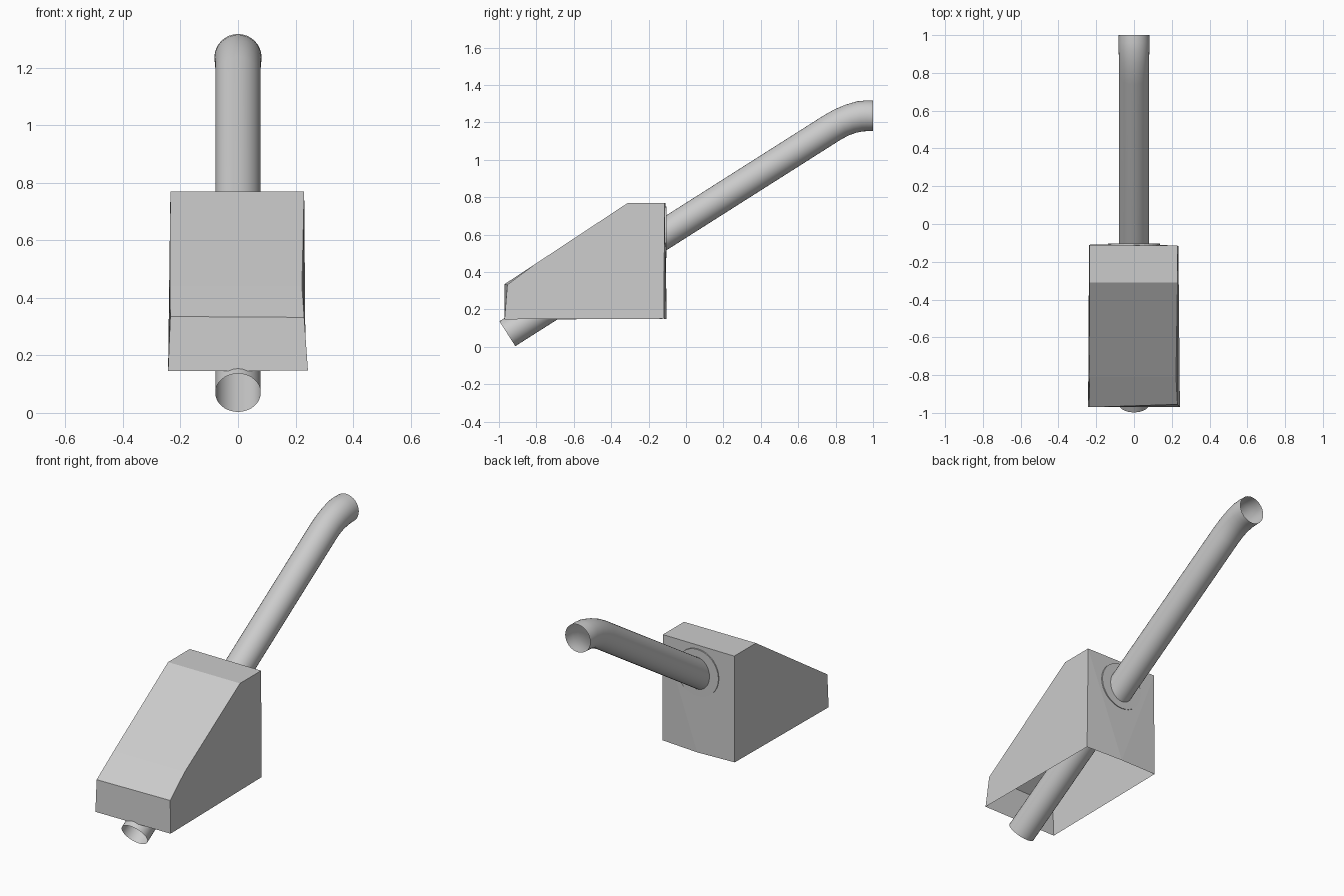
import bpy, bmesh
from math import sin, cos, tau, radians
from mathutils import Vector, Matrix

cube = bpy.data.objects.get("Cube")
if cube:
    bpy.data.objects.remove(cube, do_unlink=True)

# Single grey paint
grey = bpy.data.materials.new("plain_grey")
grey.use_nodes = True
colour = (0.6, 0.6, 0.6, 1)
grey.diffuse_color = colour
grey.node_tree.nodes["Principled BSDF"].inputs["Base Color"].default_value = colour


def make_object(name, bm, smooth=False):
    bmesh.ops.recalc_face_normals(bm, faces=bm.faces)
    mesh = bpy.data.meshes.new(name)
    bm.to_mesh(mesh)
    bm.free()
    mesh.materials.append(grey)
    for face in mesh.polygons:
        face.use_smooth = smooth
    obj = bpy.data.objects.new(name, mesh)
    bpy.context.collection.objects.link(obj)
    return obj


def bridge(bm, first, second):
    n = len(first)
    for i in range(n):
        j = (i + 1) % n
        bm.faces.new((first[i], first[j], second[j], second[i]))


# Wedge housing: thin sheet walls, open underneath, slightly dented on +x
bm = bmesh.new()
left = [bm.verts.new(p) for p in (
    (0.243, -0.97, 0.147), (0.23, -0.955, 0.332), (0.222, -0.81, 0.44),
    (0.23, -0.31, 0.77), (0.23, -0.115, 0.77), (0.235, -0.118, 0.15))]
right = [bm.verts.new(p) for p in (
    (-0.243, -0.97, 0.145), (-0.235, -0.97, 0.335), (-0.237, -0.81, 0.44),
    (-0.235, -0.31, 0.77), (-0.235, -0.11, 0.77), (-0.238, -0.11, 0.15))]
bm.faces.new(left)
bm.faces.new(right[::-1])
for i in range(4):
    bm.faces.new((left[i], left[i + 1], right[i + 1], right[i]))
back_middle = bm.verts.new((0, -0.104, 0.147))
bm.faces.new((left[4], left[5], back_middle))
bm.faces.new((left[4], back_middle, right[4]))
bm.faces.new((right[4], back_middle, right[5]))
make_object("housing", bm)

# Hollow pipe: rings of (y, z, tilt in degrees, radius)
path = ((-0.955, 0.07, 32.4, 0.079), (0.78, 1.171, 32.4, 0.079),
        (0.83, 1.199, 27, 0.079), (0.88, 1.219, 20, 0.08),
        (0.93, 1.232, 11, 0.082), (0.965, 1.235, 4, 0.082),
        (1.0, 1.235, 0, 0.081))
sides = 32
bm = bmesh.new()
previous = None
for y, z, tilt, r in path:
    turn = Matrix.Rotation(radians(tilt), 3, 'X')
    ring = [bm.verts.new(Vector((0, y, z)) + turn @ Vector(
        (r * cos(tau * k / sides), 0, r * sin(tau * k / sides))))
        for k in range(sides)]
    if previous:
        bridge(bm, previous, ring)
    previous = ring
make_object("pipe", bm, smooth=True)

# Round collar plate where the pipe leaves the back wall
bm = bmesh.new()
bmesh.ops.create_cone(bm, cap_ends=True, segments=sides, radius1=0.137,
                      radius2=0.137, depth=0.014,
                      matrix=Matrix.Translation((0, -0.111, 0.612))
                      @ Matrix.Rotation(radians(90), 4, 'X'))
make_object("pipe_collar", bm)
